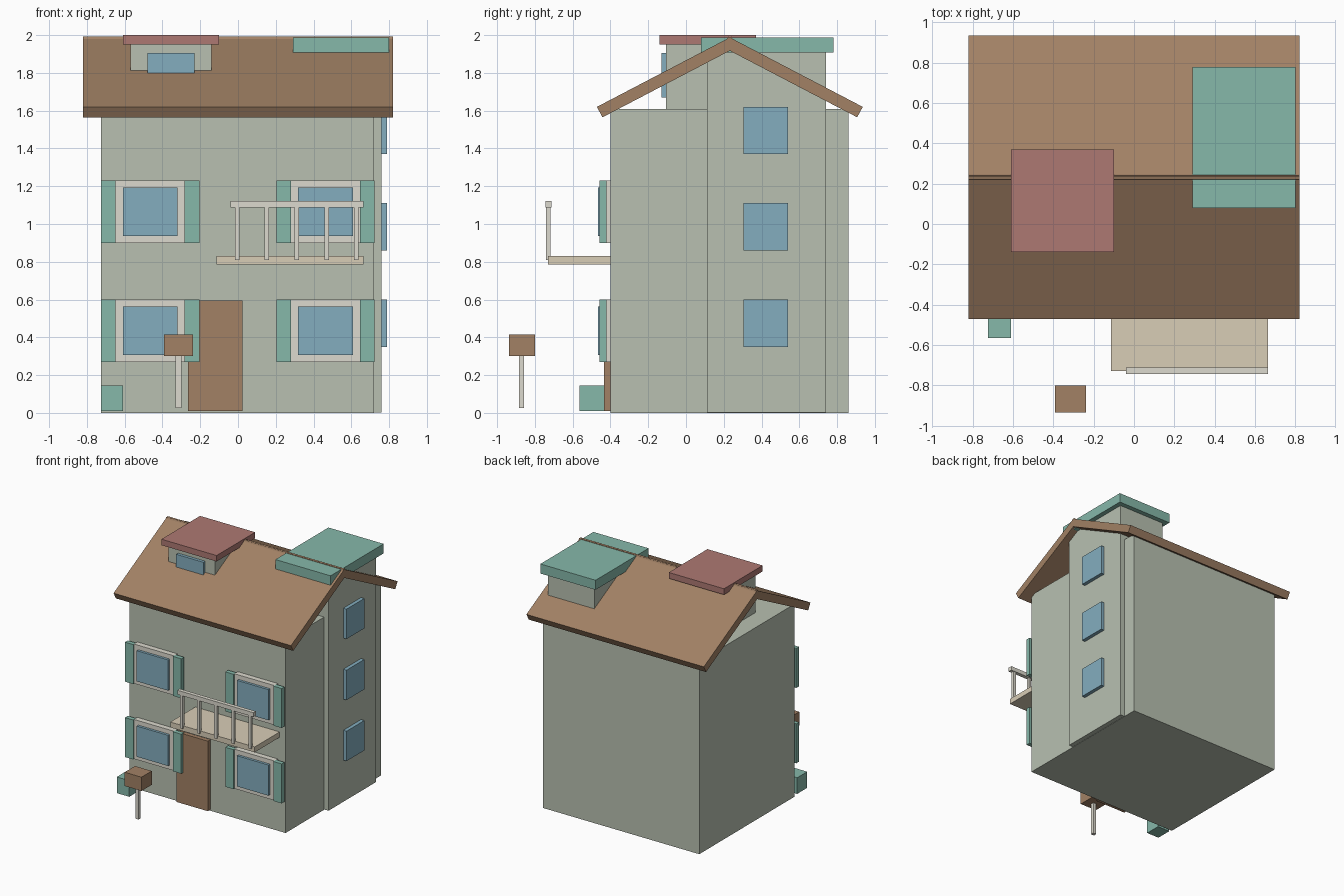
import bpy

if "Cube" in bpy.data.objects:
    bpy.data.objects.remove(bpy.data.objects["Cube"])

COLORS = {
    "wall": (0.48, 0.53, 0.44, 1), "brown": (0.36, 0.22, 0.13, 1),
    "teal": (0.24, 0.48, 0.40, 1), "glass": (0.23, 0.42, 0.52, 1),
    "trim": (0.72, 0.70, 0.62, 1), "cream": (0.69, 0.61, 0.47, 1),
    "red": (0.42, 0.19, 0.17, 1),
}
MATS = {}
for key, col in COLORS.items():
    MATS[key] = bpy.data.materials.new(key)
    MATS[key].diffuse_color = col


def mesh_object(name, verts, faces, mat):
    me = bpy.data.meshes.new(name)
    me.from_pydata(verts, [], faces)
    me.materials.append(MATS[mat])
    ob = bpy.data.objects.new(name, me)
    bpy.context.collection.objects.link(ob)
    return ob


def prism(name, profile, x0, x1, mat):
    """Extrude a counter-clockwise (y, z) profile along x."""
    n = len(profile)
    verts = [(x, y, z) for x in (x0, x1) for y, z in profile]
    faces = [tuple(reversed(range(n))), tuple(range(n, 2 * n))]
    faces += [(i, (i + 1) % n, n + (i + 1) % n, n + i) for i in range(n)]
    return mesh_object(name, verts, faces, mat)


def box(name, x, y, z, mat):
    profile = [(y[0], z[0]), (y[1], z[0]), (y[1], z[1]), (y[0], z[1])]
    return prism(name, profile, x[0], x[1], mat)


# Main walls and stair tower
box("house_body", (-0.725, 0.72), (-0.40, 0.86), (0, 1.61), "wall")
box("tower", (0.33, 0.76), (0.11, 0.74), (0.002, 1.907), "wall")
box("tower_roof", (0.29, 0.80), (0.08, 0.78), (1.907, 1.987), "teal")

# Two sloping roof slabs crossing slightly at the ridge
front = [(-0.472, 1.62), (-0.442, 1.565), (0.27, 1.937), (0.24, 1.992)]
back = [(0.464 - y, z) for y, z in reversed(front)]
prism("roof_front", front, -0.82, 0.82, "brown")
prism("roof_back", back, -0.82, 0.82, "brown")

# Dormer
box("dormer", (-0.57, -0.14), (-0.105, 0.33), (1.60, 1.95), "wall")
box("dormer_roof", (-0.61, -0.10), (-0.14, 0.37), (1.95, 2.0), "red")
box("dormer_window", (-0.48, -0.23), (-0.13, -0.10), (1.67, 1.905), "glass")

# Shuttered front windows
for cx in (-0.465, 0.463):
    for z in (0.27, 0.90):
        box("window_frame", (cx - 0.185, cx + 0.185), (-0.445, -0.40), (z, z + 0.33), "trim")
        box("window_glass", (cx - 0.145, cx + 0.145), (-0.466, -0.43), (z + 0.037, z + 0.293), "glass")
        for s in (-1, 1):
            xs = sorted((cx + s * 0.183, cx + s * 0.26))
            box("shutter", xs, (-0.457, -0.42), (z, z + 0.33), "teal")

# Tower side windows
for z in (0.35, 0.86, 1.37):
    box("side_window", (0.755, 0.79), (0.305, 0.54), (z, z + 0.25), "glass")

# Front door
box("door", (-0.265, 0.025), (-0.435, -0.39), (0.01, 0.595), "brown")

# Balcony with railing
box("balcony_floor", (-0.115, 0.665), (-0.73, -0.39), (0.785, 0.83), "cream")
box("balcony_rail", (-0.04, 0.665), (-0.745, -0.713), (1.087, 1.122), "trim")
for i in range(5):
    x = -0.005 + i * 0.158
    box("balcony_post", (x - 0.012, x + 0.012), (-0.741, -0.718), (0.81, 1.09), "trim")

# Mailbox and planter
box("mailbox_post", (-0.33, -0.30), (-0.885, -0.857), (0.025, 0.31), "trim")
box("mailbox", (-0.392, -0.237), (-0.936, -0.80), (0.30, 0.415), "brown")
box("planter", (-0.725, -0.61), (-0.565, -0.432), (0.01, 0.145), "teal")

for m in bpy.data.materials:
    if m.users and not m.is_grease_pencil:
        m.use_nodes = True
        m.node_tree.nodes["Principled BSDF"].inputs["Base Color"].default_value = m.diffuse_color
